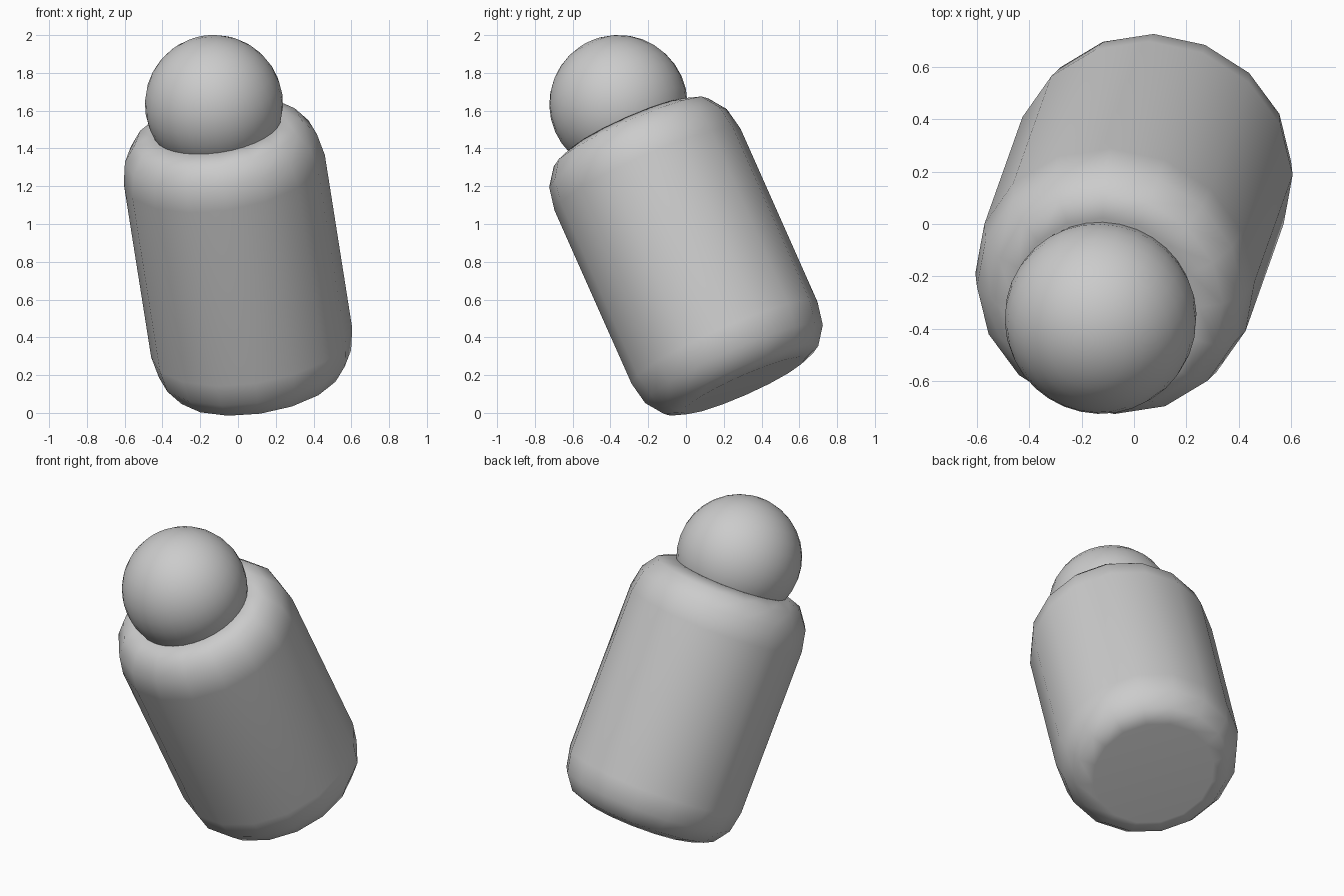
import bpy, bmesh
from mathutils import Vector

cube = bpy.data.objects.get("Cube")
if cube:
    bpy.data.objects.remove(cube, do_unlink=True)

# Shared grey material
grey = bpy.data.materials.new("plain grey")
grey.use_nodes = True
colour = (0.6, 0.6, 0.6, 1)
grey.diffuse_color = colour
grey.node_tree.nodes["Principled BSDF"].inputs["Base Color"].default_value = colour

# The whole figure leans along one axis
axis = Vector((-0.143, -0.402, 0.904)).normalized()
tilt = Vector((0, 0, 1)).rotation_difference(axis)
centre = Vector((0, 0, 0.83))


def add_part(name, bm, location, scale):
    mesh = bpy.data.meshes.new(name)
    for face in bm.faces:
        face.smooth = True
    bm.to_mesh(mesh)
    bm.free()
    mesh.materials.append(grey)
    part = bpy.data.objects.new(name, mesh)
    part.location = location
    part.rotation_euler = tilt.to_euler()
    part.scale = scale
    bpy.context.collection.objects.link(part)
    return part


# Body: sixteen-sided barrel with rounded rims
bm = bmesh.new()
bmesh.ops.create_cone(bm, cap_ends=True, segments=16, radius1=1, radius2=1, depth=2)
rims = [e for e in bm.edges if abs(e.verts[0].co.z - e.verts[1].co.z) < 0.01]
bmesh.ops.bevel(bm, geom=rims, offset=0.33, offset_type='OFFSET', segments=3,
                profile=0.5, affect='EDGES', clamp_overlap=True)
body = add_part("body", bm, centre, (0.538, 0.538, 0.757))
body.modifiers.new("flat caps", 'WEIGHTED_NORMAL')

# Head: ball sunk into the top of the body
bm = bmesh.new()
bmesh.ops.create_uvsphere(bm, u_segments=32, v_segments=16, radius=0.366)
add_part("head", bm, centre + axis * 0.89, (1, 1, 1))
